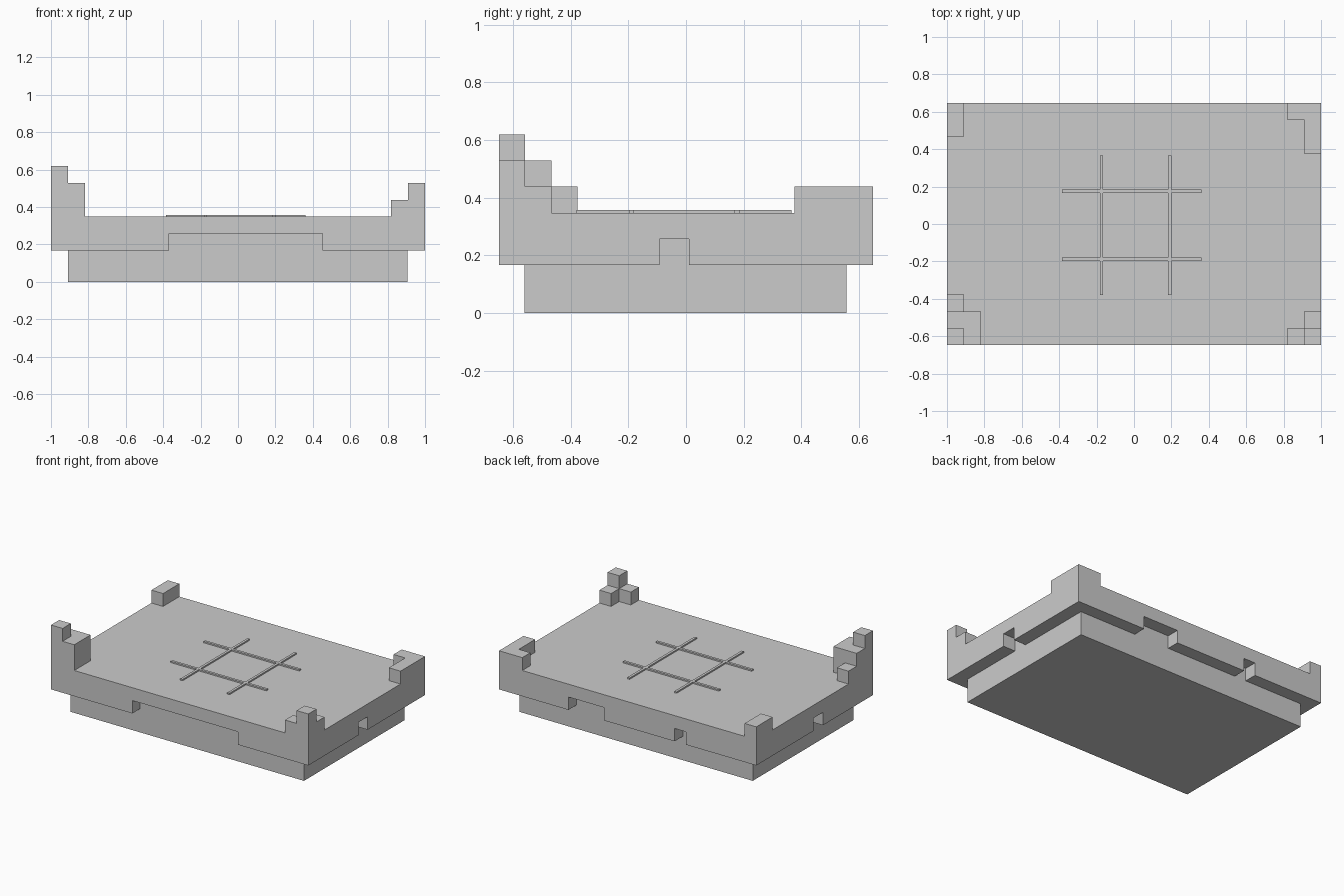
import bpy, bmesh

if "Cube" in bpy.data.objects:
    bpy.data.objects.remove(bpy.data.objects["Cube"])

U = 0.0905                      # block unit
W, D = 1.0, 0.648               # half width and half depth of the tray
Z0 = 0.167                      # underside of the tray
Z1, TOP = Z0 + U, Z0 + 2 * U    # notch ceiling, tray surface


def boxes(name, items):
    """One object made of boxes given as (x0, x1, y0, y1, z0, z1)."""
    bm = bmesh.new()
    for x0, x1, y0, y1, z0, z1 in items:
        vs = bmesh.ops.create_cube(bm, size=1)["verts"]
        for v in vs:
            v.co = ((x0 + x1) / 2 + v.co.x * (x1 - x0),
                    (y0 + y1) / 2 + v.co.y * (y1 - y0),
                    (z0 + z1) / 2 + v.co.z * (z1 - z0))
    me = bpy.data.meshes.new(name)
    bm.to_mesh(me)
    bm.free()
    ob = bpy.data.objects.new(name, me)
    bpy.context.collection.objects.link(ob)
    return ob


# Base plinth, running up inside the tray so it shows behind the notches
BX0, BX1, BY0, BY1 = -0.909, 0.905, -0.56, 0.557
boxes("base", [(BX0, BX1, BY0, BY1, 0, Z1 + 0.03)])

# Tray slab with notches cut into its lower rim
tray = boxes("tray", [(-W, W, -D, D, Z0, TOP)])
e = 0.02
notches = boxes("notch_cutter", [
    (-0.368, 0.453, -D - e, BY0 + e, Z0 - e, Z1),     # front
    (0.185, 0.46, BY1 - e, D + e, Z0 - e, Z1),        # back, wide
    (-0.455, -0.365, BY1 - e, D + e, Z0 - e, Z1),     # back, narrow
    (BX1 - e, W + e, -0.092, 0.01, Z0 - e, Z1),       # right
    (-W - e, BX0 + e, -0.092, 0.01, Z0 - e, Z1),      # left
])
notches.hide_render = True
mod = tray.modifiers.new("notches", "BOOLEAN")
mod.operation = "DIFFERENCE"
mod.solver = "EXACT"
mod.object = notches
bpy.context.view_layer.objects.active = tray
bpy.ops.object.modifier_apply(modifier=mod.name)
bpy.data.objects.remove(notches)


# Corner stacks: columns (x blocks, y blocks, height) counted inward from the corner
def corner(name, sx, sy, columns):
    items = []
    for (i0, i1), (j0, j1), h in columns:
        xs = sorted((sx * (W - i0 * U), sx * (W - i1 * U)))
        ys = sorted((sy * (D - j0 * U), sy * (D - j1 * U)))
        items.append((*xs, *ys, TOP, TOP + h * U))
    boxes(name, items)


corner("front_left_corner", -1, -1, [((0, 1), (0, 1), 3), ((1, 2), (0, 1), 2),
                                     ((0, 2), (1, 2), 2), ((0, 1), (2, 3), 1)])
corner("front_right_corner", 1, -1, [((0, 1), (0, 1), 2), ((1, 2), (0, 1), 1),
                                     ((0, 1), (1, 2), 1)])
corner("back_right_corner", 1, 1, [((0, 2), (0, 1), 1), ((0, 1), (1, 3), 1)])
corner("back_left_corner", -1, 1, [((0, 1), (0, 2), 1)])

# Raised grid lines on the tray surface
SZ = (TOP - 0.008, TOP + 0.01)
for i, x in enumerate((-0.174, 0.191)):
    boxes(f"grid_line_lengthwise_{i + 1}", [(x - 0.009, x + 0.009, -0.38, 0.366, *SZ)])
for i, y in enumerate((-0.189, 0.176)):
    boxes(f"grid_line_crosswise_{i + 1}", [(-0.385, 0.36, y - 0.009, y + 0.009, *SZ)])
